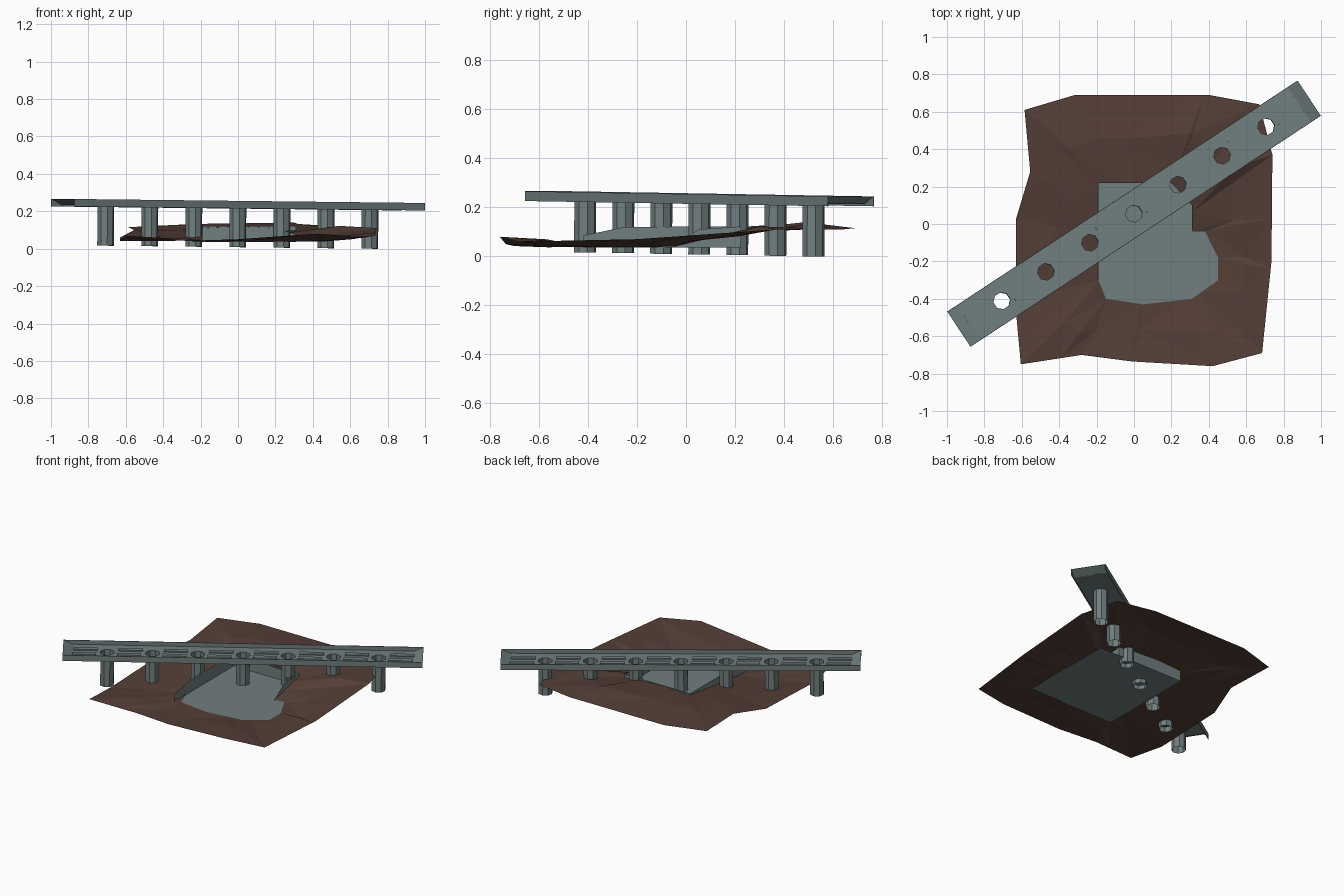
import bpy, bmesh, math, random
from mathutils import Matrix, Vector

if "Cube" in bpy.data.objects:
    bpy.data.objects.remove(bpy.data.objects["Cube"])

random.seed(4)


def material(name, rgb):
    m = bpy.data.materials.new(name)
    m.diffuse_color = (*rgb, 1)
    m.use_nodes = True
    m.node_tree.nodes["Principled BSDF"].inputs["Base Color"].default_value = m.diffuse_color
    return m


STONE = material("grey stone", (0.165, 0.21, 0.21))
EARTH = material("brown earth", (0.089, 0.049, 0.038))


def make(name, verts, faces, mat, matrix=None, fix=True):
    me = bpy.data.meshes.new(name)
    me.from_pydata(verts, [], faces)
    if fix:
        bm = bmesh.new()
        bm.from_mesh(me)
        bmesh.ops.recalc_face_normals(bm, faces=bm.faces)
        bm.to_mesh(me)
        bm.free()
    me.materials.append(mat)
    ob = bpy.data.objects.new(name, me)
    bpy.context.collection.objects.link(ob)
    if matrix:
        ob.matrix_world = matrix
    return ob


def rect(x, y, z, cx=0, cy=0):
    return [(cx - x, cy - y, z), (cx + x, cy - y, z), (cx + x, cy + y, z), (cx - x, cy + y, z)]


def loft(rings, cap=True):
    n = len(rings[0])
    verts = [v for r in rings for v in r]
    faces = [(a * n + i, a * n + (i + 1) % n, (a + 1) * n + (i + 1) % n, (a + 1) * n + i)
             for a in range(len(rings) - 1) for i in range(n)]
    if cap:
        faces += [tuple(range(n))[::-1], tuple(range(len(verts) - n, len(verts)))]
    return verts, faces


def octagon(cx, r, z):
    return [(cx + r * math.cos(math.pi * (2 * i + 1) / 8),
             r * math.sin(math.pi * (2 * i + 1) / 8), z) for i in range(8)]


# frame of the tilted, turned deck
deck_frame = (Matrix.Translation((0, 0.055, 0.235)) @ Matrix.Rotation(math.radians(33.4), 4, 'Z')
              @ Matrix.Rotation(0.0095, 4, 'Y'))
STEP, FLOOR, HALF, WIDE, TOP = 0.282, -0.008, 1.122, 0.113, 0.02

# deck floor, a thin plate
v, f = loft([rect(1.06, WIDE - 0.001, FLOOR - 0.004), rect(1.06, WIDE - 0.001, FLOOR)])
deck = make("deck_floor", v, f, STONE, deck_frame)

# holes through the floor above each hollow column
cv, cf = [], []
for k in range(-3, 4):
    v, f = loft([octagon(k * STEP, 0.0455, -0.1), octagon(k * STEP, 0.0455, 0.1)])
    cf += [tuple(i + len(cv) for i in face) for face in f]
    cv += v
cutter = make("hole_cutter", cv, cf, STONE, deck_frame)
cutter.hide_render = True
mod = deck.modifiers.new("holes", 'BOOLEAN')
mod.operation, mod.object, mod.solver = 'DIFFERENCE', cutter, 'EXACT'
bpy.context.view_layer.objects.active = deck
deck.select_set(True)
bpy.ops.object.modifier_apply(modifier=mod.name)
bpy.data.objects.remove(cutter)

# upright deck sides and sloping deck ends
for s, side in ((-1, "right"), (1, "left")):
    v, f = loft([rect(HALF, 0.0015, -TOP, 0, s * (WIDE - 0.0015)),
                 rect(HALF, 0.0015, TOP, 0, s * (WIDE - 0.0015))])
    make(f"deck_side_{side}", v, f, STONE, deck_frame)
    end = [(s * HALF, -WIDE, TOP), (s * HALF, WIDE, TOP),
           (s * 1.06, WIDE, FLOOR - 0.002), (s * 1.06, -WIDE, FLOOR - 0.002)]
    order = (0, 1, 2, 3) if s > 0 else (3, 2, 1, 0)
    make(f"deck_end_{side}", end, [order], STONE, deck_frame, fix=False)

# hollow columns
for k in range(-3, 4):
    v, f = loft([octagon(k * STEP, 0.0455, -0.227), octagon(k * STEP, 0.0455, FLOOR)], cap=False)
    make(f"column_{k + 4}", v, f, STONE, deck_frame)

# paired low rails in each bay between the columns
for b in range(8):
    for s in (-1, 1):
        cx = (b - 3.5) * STEP + s * 0.004
        v, f = loft([rect(0.075, 0.016, FLOOR - 0.004, cx, s * 0.036),
                     rect(0.075, 0.016, FLOOR + 0.008, cx, s * 0.036)])
        make(f"rail_{b + 1}_{'left' if s > 0 else 'right'}", v, f, STONE, deck_frame)

# earth: outer outline and ragged pit opening (x, y, z)
outer = [(-0.585, 0.61, 0.115), (-0.315, 0.69, 0.115), (0.4, 0.69, 0.115), (0.67, 0.64, 0.11),
         (0.74, 0.37, 0.11), (0.735, -0.2, 0.07), (0.685, -0.69, 0.06), (0.42, -0.76, 0.08),
         (-0.01, -0.735, 0.05), (-0.28, -0.70, 0.042), (-0.605, -0.75, 0.07),
         (-0.63, -0.48, 0.042), (-0.63, 0.03, 0.06), (-0.555, 0.28, 0.1)]
inner = [(-0.19, 0.22, 0.11), (0.0, 0.22, 0.12), (0.2, 0.22, 0.11), (0.31, 0.1, 0.075),
         (0.31, -0.04, 0.042), (0.38, -0.04, 0.04), (0.45, -0.18, 0.038), (0.45, -0.3, 0.038),
         (0.31, -0.4, 0.038), (0.05, -0.43, 0.038), (-0.15, -0.4, 0.038), (-0.19, -0.3, 0.045),
         (-0.19, 0.0, 0.08)]
CX, CY = 0.08, -0.1


def ray_hit(poly, ang):
    # farthest point where a ray from the pit centre meets the outline
    d, best = Vector((math.cos(ang), math.sin(ang))), None
    for i, a in enumerate(poly):
        b = poly[(i + 1) % len(poly)]
        ax, ay, ex, ey = a[0] - CX, a[1] - CY, b[0] - a[0], b[1] - a[1]
        den = d.x * ey - d.y * ex
        if abs(den) < 1e-9:
            continue
        t, s = (ax * ey - ay * ex) / den, (ax * d.y - ay * d.x) / den
        if t > 0 and -1e-4 <= s <= 1.0001 and (best is None or t > best[0]):
            best = (t, a[2] + (b[2] - a[2]) * s)
    return (CX + d.x * best[0], CY + d.y * best[0], best[1])


angles = sorted({round(math.atan2(p[1] - CY, p[0] - CX), 4) for p in outer + inner})
ring_in = [ray_hit(inner, a) for a in angles]
ring_out = [ray_hit(outer, a) for a in angles]
ring_mid = []
for p, q in zip(ring_in, ring_out):
    m = Vector(p).lerp(Vector(q), random.uniform(0.42, 0.58))
    m.z += random.uniform(-0.008, 0.014) + (0.016 if m.y > 0.25 else 0)
    ring_mid.append(tuple(m))
v, f = loft([ring_out, ring_mid, ring_in], cap=False)
tris = []
for i, (a, b, c, d) in enumerate(f):
    tris += [(a, b, c), (a, c, d)] if i % 2 else [(a, b, d), (b, c, d)]
make("earth_mound", v, tris, EARTH)

# pit floor and thin walls on the left, back and right
PIT = 0.037
make("pit_floor", rect(0.325, 0.335, PIT, 0.135, -0.11), [(0, 1, 2, 3)], STONE, fix=False)
make("pit_left_wall", [(-0.19, -0.42, PIT), (-0.19, 0.225, PIT), (-0.19, 0.225, 0.122),
                       (-0.19, -0.25, 0.12), (-0.19, -0.42, 0.085)], [(0, 1, 2, 3, 4)], STONE, fix=False)
make("pit_back_wall", [(-0.19, 0.225, PIT), (0.31, 0.225, PIT), (0.31, 0.225, 0.122),
                       (-0.19, 0.225, 0.122)], [(0, 1, 2, 3)], STONE, fix=False)
make("pit_right_wall", [(0.31, -0.05, PIT), (0.31, 0.225, PIT), (0.31, 0.225, 0.122),
                        (0.31, 0.05, 0.11)], [(0, 1, 2, 3)], STONE, fix=False)
